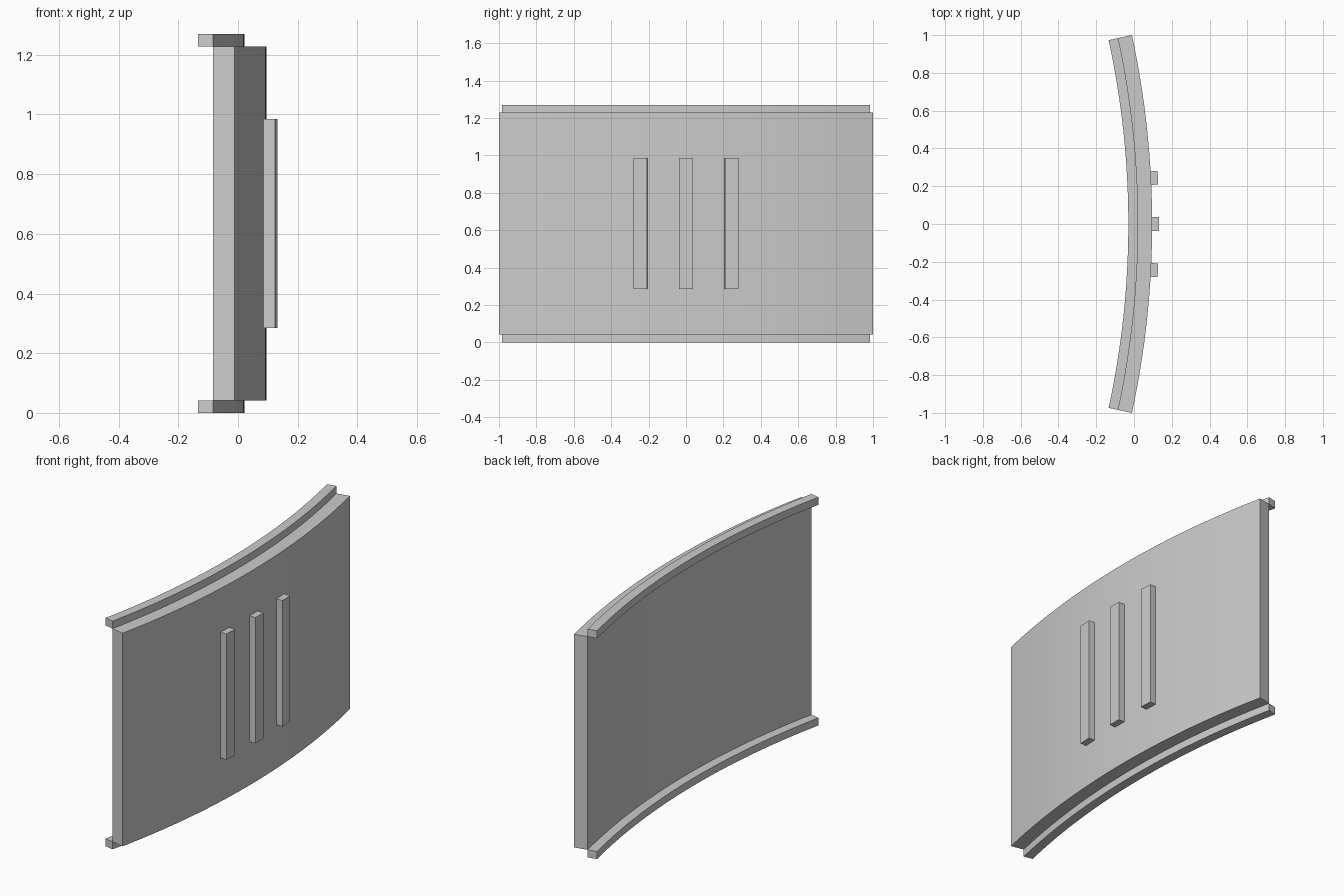
import bpy
import bmesh
from math import sin, cos, asin

cube = bpy.data.objects.get("Cube")
if cube:
    bpy.data.objects.remove(cube, do_unlink=True)

grey = bpy.data.materials.new("plain grey")
grey.use_nodes = True
colour = (0.6, 0.6, 0.6, 1)
grey.diffuse_color = colour
grey.node_tree.nodes["Principled BSDF"].inputs["Base Color"].default_value = colour

R_OUT = 4.727                 # radius of the panel's outer face
R_MID = R_OUT - 0.074         # panel's inner face, rail's outer face
R_IN = R_MID - 0.052          # rail's inner face
CENTRE_X = 0.096 - R_OUT
HALF = asin(1 / R_OUT)        # half the arc angle
HEIGHT = 1.27
RAIL = 0.042


def arc_slab(name, r0, r1, z0, z1, a0, a1, steps):
    """Sweep a rectangular section around the arc, with radial ends."""
    bm = bmesh.new()
    section = [(r0, z0), (r1, z0), (r1, z1), (r0, z1)]
    rings = []
    for i in range(steps + 1):
        a = a0 + (a1 - a0) * i / steps
        rings.append([bm.verts.new((CENTRE_X + r * cos(a), r * sin(a), z))
                      for r, z in section])
    for p, q in zip(rings, rings[1:]):
        for k in range(4):
            n = (k + 1) % 4
            bm.faces.new((p[k], p[n], q[n], q[k]))
    bm.faces.new(rings[0])
    bm.faces.new(rings[-1])
    bmesh.ops.recalc_face_normals(bm, faces=bm.faces)
    mesh = bpy.data.meshes.new(name)
    bm.to_mesh(mesh)
    bm.free()
    mesh.materials.append(grey)
    obj = bpy.data.objects.new(name, mesh)
    bpy.context.collection.objects.link(obj)
    return obj


# Curved panel and the rails stepped in behind its edges
arc_slab("curved_panel", R_MID, R_OUT, RAIL, HEIGHT - RAIL, -HALF, HALF, 32)
arc_slab("bottom_rail", R_IN, R_MID, 0, RAIL, -HALF, HALF, 32)
arc_slab("top_rail", R_IN, R_MID, HEIGHT - RAIL, HEIGHT, -HALF, HALF, 32)

# Three upright ribs on the outer face
for label, y in (("front", -0.243), ("middle", 0), ("rear", 0.243)):
    a = asin(y / R_OUT)
    w = 0.036 / R_OUT
    arc_slab(label + "_rib", R_OUT - 0.01, R_OUT + 0.037, 0.285, 0.985, a - w, a + w, 1)
